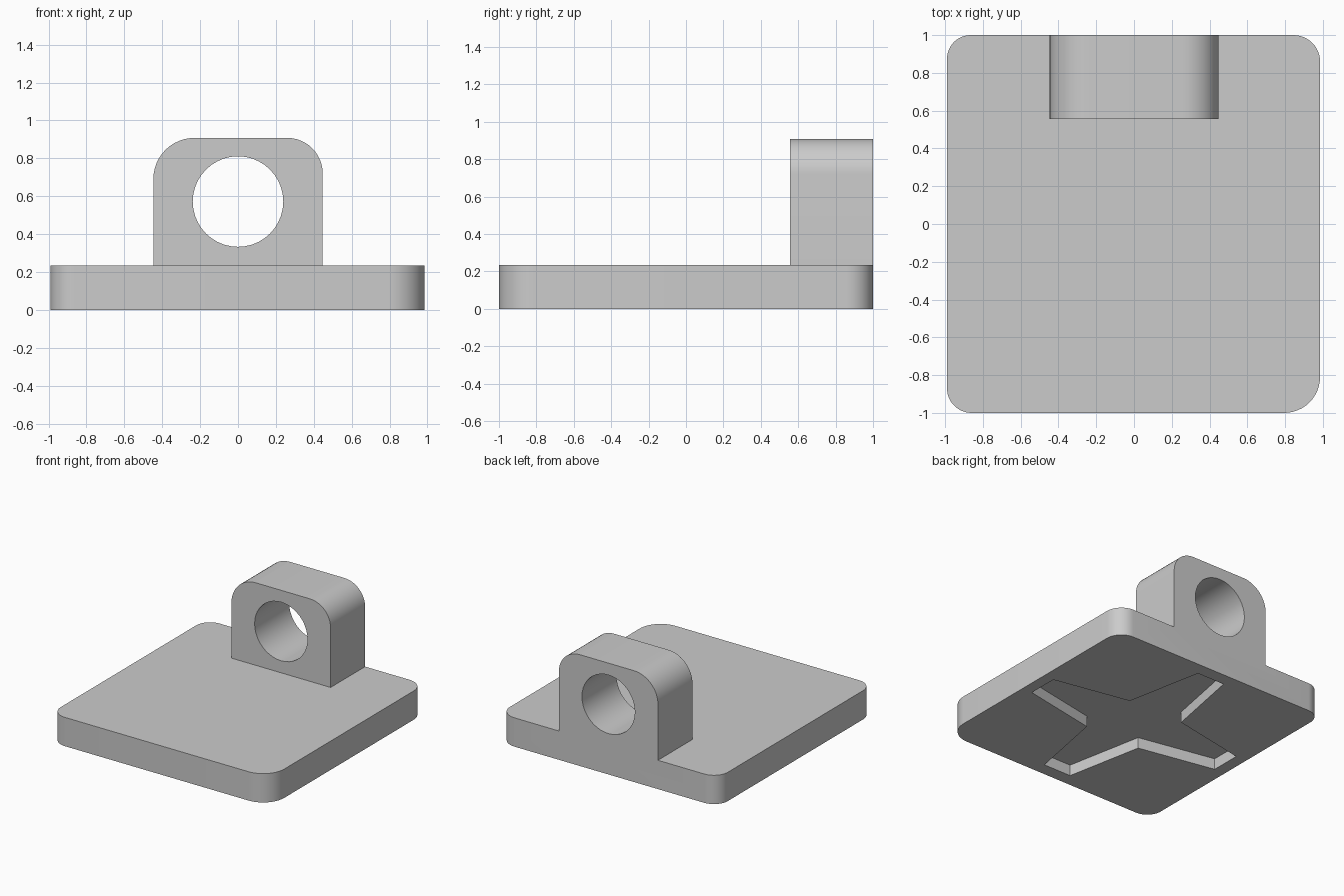
import bpy, bmesh, math
from mathutils import Vector, Matrix

cube = bpy.data.objects.get("Cube")
if cube:
    bpy.data.objects.remove(cube, do_unlink=True)

grey = bpy.data.materials.new("plain_grey")
grey.use_nodes = True
grey.diffuse_color = (0.6, 0.6, 0.6, 1)
grey.node_tree.nodes["Principled BSDF"].inputs["Base Color"].default_value = (0.6, 0.6, 0.6, 1)


def rounded(corners, radii, steps=12):
    """Counter-clockwise right-angled outline with a radius for each corner."""
    points = []
    for i, (corner, r) in enumerate(zip(corners, radii)):
        c = Vector(corner)
        if r == 0:
            points.append(c)
            continue
        back = (Vector(corners[i - 1]) - c).normalized() * r
        ahead = (Vector(corners[(i + 1) % len(corners)]) - c).normalized() * r
        for k in range(steps + 1):
            a = math.pi / 2 * k / steps
            points.append(c + back * (1 - math.sin(a)) + ahead * (1 - math.cos(a)))
    return points


def prism(name, outline, start, end, upright=False):
    """Extrude an outline along z, or along y when upright."""
    bm = bmesh.new()
    face = bm.faces.new([bm.verts.new((p[0], p[1], start)) for p in outline])
    moved = bmesh.ops.extrude_face_region(bm, geom=[face])["geom"]
    bmesh.ops.translate(bm, vec=(0, 0, end - start),
                        verts=[v for v in moved if isinstance(v, bmesh.types.BMVert)])
    if upright:
        bm.transform(Matrix(((1, 0, 0, 0), (0, 0, 1, 0), (0, 1, 0, 0), (0, 0, 0, 1))))
    bmesh.ops.recalc_face_normals(bm, faces=bm.faces)
    mesh = bpy.data.meshes.new(name)
    bm.to_mesh(mesh)
    bm.free()
    mesh.materials.append(grey)
    obj = bpy.data.objects.new(name, mesh)
    bpy.context.collection.objects.link(obj)
    return obj


def combine(target, other, operation):
    mod = target.modifiers.new(operation.lower(), "BOOLEAN")
    mod.operation, mod.solver, mod.object = operation, "EXACT", other
    bpy.context.view_layer.objects.active = target
    bpy.ops.object.modifier_apply(modifier=mod.name)
    bpy.data.objects.remove(other, do_unlink=True)


# Base plate, with one larger front corner
left, right = -0.99, 0.985
plate = prism("base_plate_with_lug",
              rounded([(left, -1), (right, -1), (right, 1), (left, 1)],
                      [0.13, 0.19, 0.14, 0.125]), 0, 0.235)

# Upright lug on the back edge
lug = prism("lug", rounded([(-0.447, 0.16), (0.447, 0.16), (0.447, 0.908), (-0.447, 0.908)],
                           [0, 0, 0.187, 0.217]), 0.555, 1, upright=True)
combine(plate, lug, "UNION")

# Round hole through the lug
circle = [(0.239 * math.cos(math.tau * k / 40), 0.572 + 0.239 * math.sin(math.tau * k / 40))
          for k in range(40)]
combine(plate, prism("hole_cutter", circle, 0.4, 1.2, upright=True), "DIFFERENCE")

# Four-armed recess in the underside
star = []
for k in range(4):
    turn = Matrix.Rotation(k * math.pi / 2, 2)
    star += [turn @ Vector(p) for p in ((0.893, -0.125), (0.893, 0.125), (0.25, 0.25))]
combine(plate, prism("recess_cutter", star, -0.2, 0.09), "DIFFERENCE")

# Merge coplanar faces, then smooth the curved walls
bm = bmesh.new()
bm.from_mesh(plate.data)
bmesh.ops.remove_doubles(bm, verts=bm.verts, dist=0.0001)
bmesh.ops.dissolve_limit(bm, angle_limit=0.005, verts=bm.verts, edges=bm.edges)
bm.to_mesh(plate.data)
bm.free()
bpy.ops.object.select_all(action="DESELECT")
plate.select_set(True)
bpy.context.view_layer.objects.active = plate
bpy.ops.object.shade_smooth_by_angle(angle=math.radians(30))
